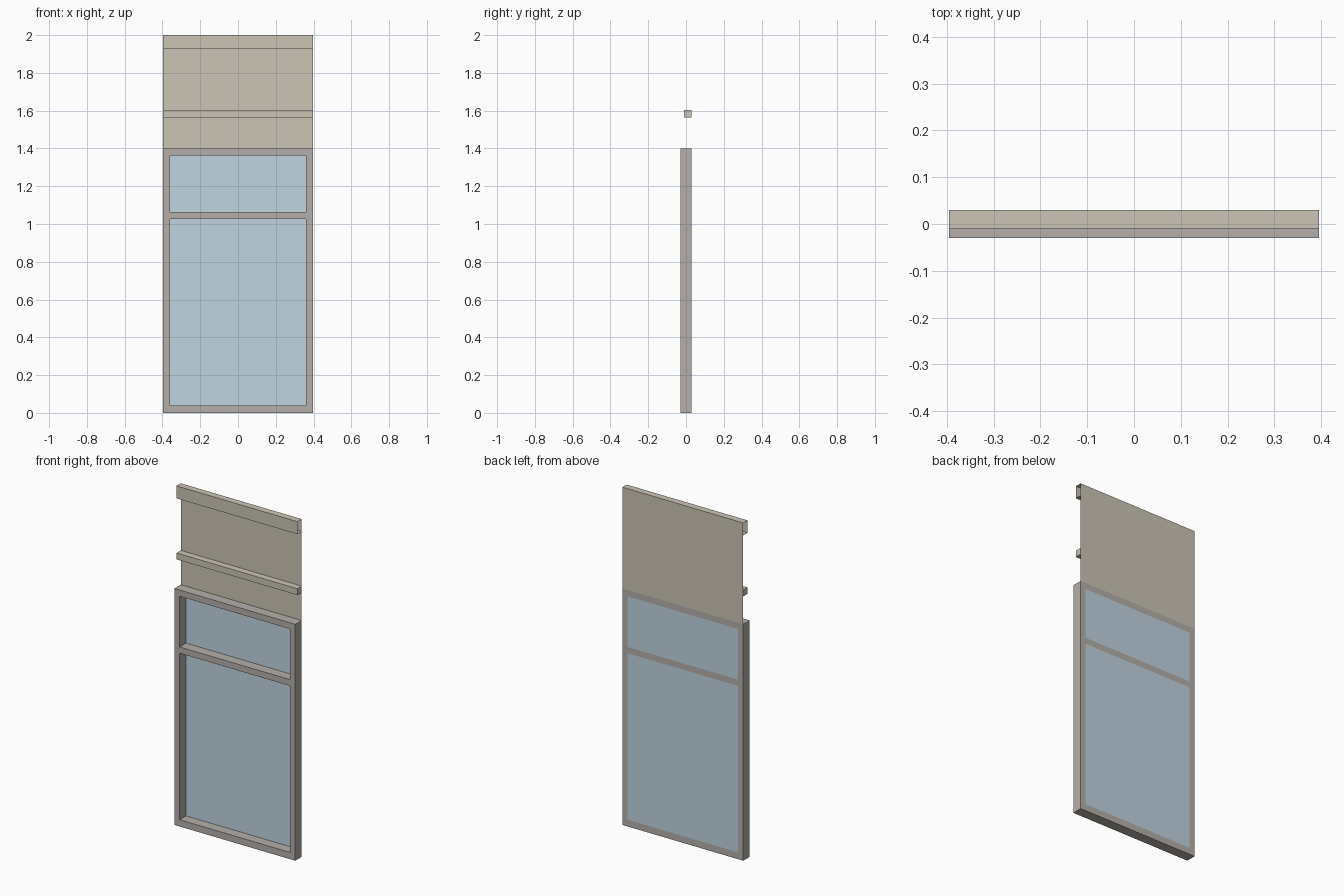
import bpy, bmesh
from mathutils import Vector

if "Cube" in bpy.data.objects:
    bpy.data.objects.remove(bpy.data.objects["Cube"])


def material(name, rgb):
    m = bpy.data.materials.new(name)
    m.diffuse_color = (*rgb, 1)
    m.use_nodes = True
    m.node_tree.nodes["Principled BSDF"].inputs["Base Color"].default_value = m.diffuse_color
    return m


FRAME = material("frame_grey", (0.46, 0.43, 0.40))
TAN = material("panel_tan", (0.60, 0.56, 0.46))
GLASS = material("glass_blue", (0.53, 0.66, 0.75))


def box(name, x, y, z, mat, skip=()):
    """Box between ranges; skip lists open sides such as '-x' or '+y'."""
    bm = bmesh.new()
    bmesh.ops.create_cube(bm, size=1)
    bm.normal_update()
    dirs = []
    for s in skip:
        v = Vector((0, 0, 0))
        v["xyz".index(s[1])] = 1 if s[0] == "+" else -1
        dirs.append(v)
    gone = [f for f in bm.faces if any(f.normal.dot(d) > 0.9 for d in dirs)]
    bmesh.ops.delete(bm, geom=gone, context='FACES')
    for v in bm.verts:
        v.co = [a[0] + (c + 0.5) * (a[1] - a[0]) for a, c in zip((x, y, z), v.co)]
    finish(name, bm, mat)


def sheet(name, x, y, z, mat):
    """Single upright face."""
    bm = bmesh.new()
    pts = [(x[0], z[0]), (x[1], z[0]), (x[1], z[1]), (x[0], z[1])]
    bm.faces.new([bm.verts.new((a, y, b)) for a, b in pts])
    finish(name, bm, mat)


def finish(name, bm, mat):
    me = bpy.data.meshes.new(name)
    bm.to_mesh(me)
    bm.free()
    me.materials.append(mat)
    bpy.context.collection.objects.link(bpy.data.objects.new(name, me))


W, IN, D = 0.396, 0.361, 0.03
ENDS = ("-x", "+x")

# Frame: two full-height stiles and three rails between them
box("left_stile", (-W, -IN), (-D, D), (0, 1.4), FRAME)
box("right_stile", (IN, W), (-D, D), (0, 1.4), FRAME)
for name, z in (("bottom_rail", (0, 0.04)), ("middle_rail", (1.026, 1.063)),
                ("top_rail", (1.363, 1.4))):
    box(name, (-IN, IN), (-D, D), z, FRAME, ENDS)

# Glass panes flush with the back of the frame
sheet("lower_glass", (-IN, IN), D, (0.04, 1.026), GLASS)
sheet("upper_glass", (-IN, IN), D, (1.063, 1.363), GLASS)

# Thin upper panel with a ledge and an open-ended top trim
sheet("upper_panel", (-W, W), D, (1.4, 2.0), TAN)
box("ledge", (-W, W), (-0.01, D), (1.565, 1.603), TAN, ("+y",))
box("top_trim", (-W, W), (-0.01, D), (1.926, 2.0), TAN, ENDS + ("+y",))
